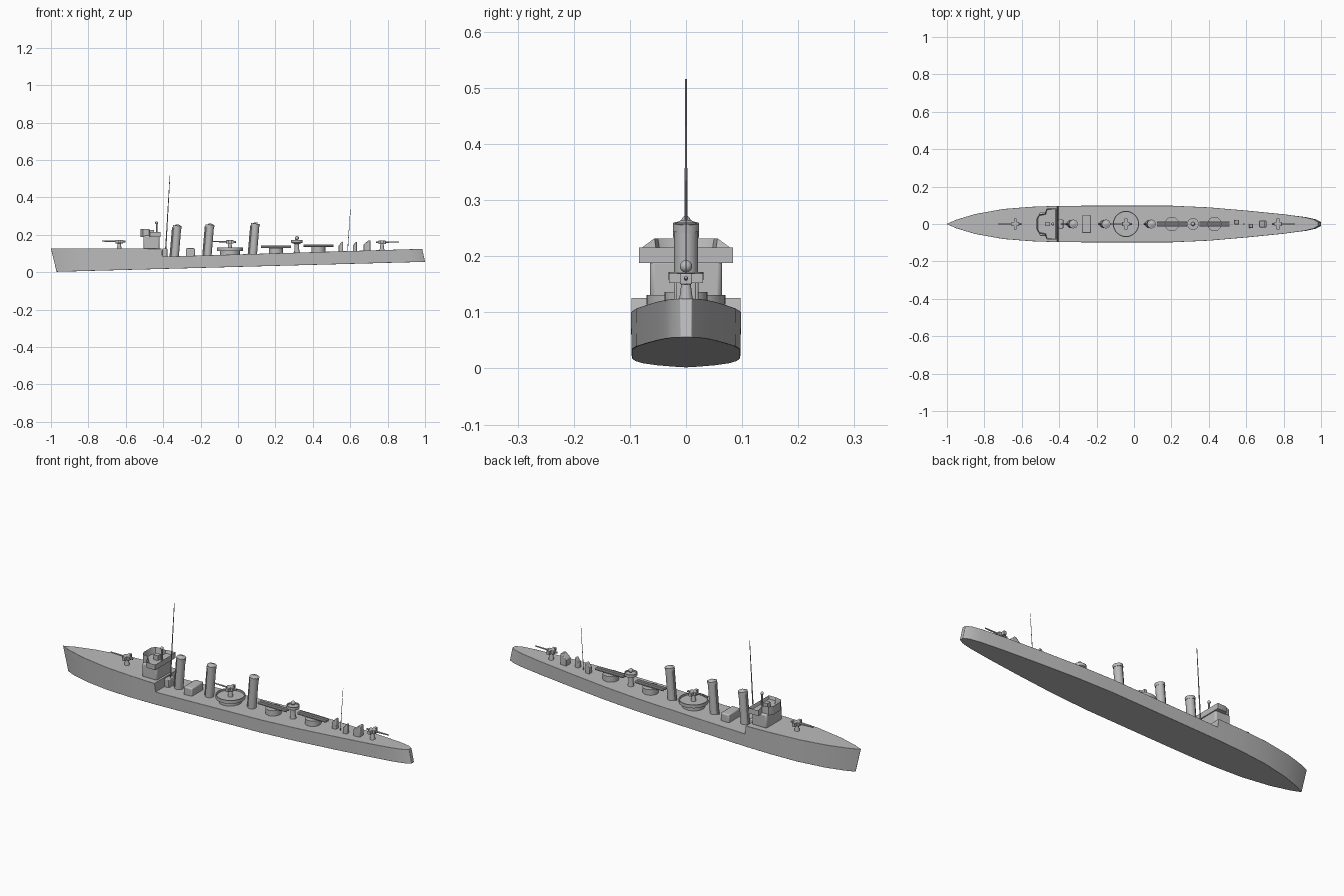
import bpy, bmesh, math
from mathutils import Vector

cube = bpy.data.objects.get("Cube")
if cube:
    bpy.data.objects.remove(cube, do_unlink=True)

grey = bpy.data.materials.new("hull grey")
grey.use_nodes = True
color = (0.5, 0.5, 0.5, 1)
grey.diffuse_color = color
grey.node_tree.nodes["Principled BSDF"].inputs["Base Color"].default_value = color


def finish(name, bm, bevel=0, smooth=35):
    bmesh.ops.recalc_face_normals(bm, faces=bm.faces)
    mesh = bpy.data.meshes.new(name)
    bm.to_mesh(mesh)
    bm.free()
    mesh.materials.append(grey)
    ob = bpy.data.objects.new(name, mesh)
    bpy.context.collection.objects.link(ob)
    bpy.ops.object.select_all(action="DESELECT")
    bpy.context.view_layer.objects.active = ob
    ob.select_set(True)
    bpy.ops.object.shade_smooth_by_angle(angle=math.radians(smooth))
    if bevel:
        mod = ob.modifiers.new("soft edges", "BEVEL")
        mod.width, mod.segments, mod.limit_method = bevel, 2, "ANGLE"
        mod.angle_limit = math.radians(45)
    return ob


def side_prism(name, outline, half_width, y=0, bevel=0):
    """Extrude an (x, z) outline across the beam."""
    bm = bmesh.new()
    face = bm.faces.new([bm.verts.new((x, y - half_width, z)) for x, z in outline])
    new = bmesh.ops.extrude_face_region(bm, geom=[face])["geom"]
    bmesh.ops.translate(bm, vec=(0, 2 * half_width, 0),
                        verts=[v for v in new if isinstance(v, bmesh.types.BMVert)])
    return finish(name, bm, bevel)


def box(name, x0, x1, z0, z1, half_width, y=0, bevel=0):
    return side_prism(name, [(x0, z0), (x1, z0), (x1, z1), (x0, z1)], half_width, y, bevel)


def rod(name, start, end, r0, r1=None, sides=16):
    """Cylinder or cone between two points."""
    a, b = Vector(start), Vector(end)
    bm = bmesh.new()
    bmesh.ops.create_cone(bm, cap_ends=True, segments=sides, radius1=r0,
                          radius2=r0 if r1 is None else r1, depth=(b - a).length)
    bm.transform((b - a).to_track_quat("Z", "Y").to_matrix().to_4x4())
    bmesh.ops.translate(bm, vec=(a + b) / 2, verts=bm.verts)
    return finish(name, bm)


def lathe(name, x, profile, sides=28):
    """Revolve an (r, z) profile that starts and ends on the axis."""
    bm = bmesh.new()
    pts = [bm.verts.new((r, 0, z)) for r, z in profile]
    edges = [bm.edges.new(pair) for pair in zip(pts, pts[1:])]
    bmesh.ops.spin(bm, geom=pts + edges, cent=(0, 0, 0), axis=(0, 0, 1),
                   angle=math.tau, steps=sides)
    bmesh.ops.remove_doubles(bm, verts=bm.verts, dist=0.0001)
    bmesh.ops.translate(bm, vec=(x, 0, 0), verts=bm.verts)
    return finish(name, bm)


def ball(name, loc, r):
    bm = bmesh.new()
    bmesh.ops.create_uvsphere(bm, u_segments=12, v_segments=8, radius=r)
    bmesh.ops.translate(bm, vec=loc, verts=bm.verts)
    return finish(name, bm)


def deck(x):
    return 0.126 if x < -0.408 else 0.083 + (x + 0.4) * 0.03


# Hull: half-beam stations from bow to stern
stations = [(-1, 0.001), (-0.95, 0.023), (-0.85, 0.053), (-0.7, 0.08), (-0.55, 0.092),
            (-0.41, 0.097), (-0.404, 0.097), (-0.2, 0.098), (0.2, 0.098), (0.4, 0.089),
            (0.6, 0.072), (0.8, 0.052), (0.91, 0.037), (0.96, 0.025), (0.985, 0.01)]
bm = bmesh.new()
rings = []
for x, w in stations:
    low_x = x + 0.03 * max(0, -x - 0.6) / 0.4 + 0.015 * max(0, x - 0.8) / 0.185
    low_z = 0.002 + (low_x + 0.97) * 0.027
    ring = [(low_x, -w * 0.99, low_z), (x, -w, deck(x)),
            (x, w, deck(x)), (low_x, w * 0.99, low_z)]
    rings.append([bm.verts.new(p) for p in ring])
for a, b in zip(rings, rings[1:]):
    for i in range(4):
        j = (i + 1) % 4
        bm.faces.new((a[i], a[j], b[j], b[i]))
bm.faces.new(rings[0])
bm.faces.new(rings[-1])
finish("hull", bm, 0.004)

# Bridge house and open bridge tub with wings
box("bridge_house", -0.505, -0.42, 0.12, 0.195, 0.064, bevel=0.008)
half = [(-0.52, 0.03), (-0.508, 0.05), (-0.475, 0.056), (-0.47, 0.078),
        (-0.46, 0.084), (-0.415, 0.084), (-0.415, 0.05)]
outline = half + [(x, -y) for x, y in reversed(half)]
bm = bmesh.new()
floor = bm.faces.new([bm.verts.new((x, y, 0.188)) for x, y in outline])
new = bmesh.ops.extrude_face_region(bm, geom=[floor])["geom"]
for v in new:
    if isinstance(v, bmesh.types.BMVert):
        v.co.z = 0.232 if v.co.x < -0.472 else 0.216
top = [f for f in new if isinstance(f, bmesh.types.BMFace)]
bmesh.ops.inset_region(bm, faces=top, thickness=0.006)
for v in {v for f in top for v in f.verts}:
    v.co.z = 0.2
finish("bridge_tub", bm)
rod("director_post", (-0.435, 0, 0.195), (-0.435, 0, 0.262), 0.004)
ball("director_head", (-0.435, 0, 0.264), 0.008)
box("director_table", -0.475, -0.45, 0.195, 0.225, 0.012)
box("signal_locker", -0.405, -0.378, 0.07, 0.126, 0.024, bevel=0.004)

# Masts
rod("main_mast", (-0.389, 0, 0.08), (-0.364, 0, 0.516), 0.0035, 0.0015, 8)
rod("aft_mast", (0.585, 0, 0.1), (0.601, 0, 0.335), 0.0018, 0.001, 6)

# Raked funnels with rim and steam pipe
for i, (x, z) in enumerate([(-0.338, 0.248), (-0.163, 0.253), (0.08, 0.259)], 1):
    tip = x + 0.014
    rod(f"funnel_{i}", (x, 0, deck(x) - 0.01), (tip, 0, z), 0.021)
    rod(f"funnel_rim_{i}", (tip - 0.002, 0, z - 0.014), (tip, 0, z), 0.0235)
    rod(f"funnel_cap_{i}", (tip, 0, z), (tip, 0, z + 0.006), 0.018, 0.008)
    rod(f"steam_pipe_{i}", (x - 0.024, 0, deck(x) - 0.01), (tip - 0.024, 0, z - 0.01), 0.005, sides=8)

# Boiler room casing
box("deck_casing", -0.278, -0.23, 0.07, 0.128, 0.048, bevel=0.006)

# Midship gun platform
lathe("gun_platform", -0.043, [(0, 0.08), (0.054, 0.08), (0.054, 0.112), (0.07, 0.114),
                               (0.07, 0.131), (0.065, 0.131), (0.065, 0.122), (0, 0.122)])


def gun(name, x, base, facing):
    """Pedestal gun with a cradle, side sights and barrel."""
    z = base + 0.04
    rod(name + "_pedestal", (x, 0, base - 0.01), (x, 0, z), 0.014, 0.007, 12)
    ends = sorted((x - 0.02 * facing, x + 0.02 * facing))
    box(name + "_cradle", ends[0], ends[1], z - 0.01, z + 0.009, 0.011, bevel=0.002)
    box(name + "_sights", x - 0.007, x + 0.007, z - 0.008, z + 0.009, 0.03)
    rod(name + "_barrel", (x - 0.033 * facing, 0, z), (x + 0.092 * facing, 0, z + 0.002), 0.005, 0.003, 10)


gun("fore_gun", -0.635, 0.124, -1)
gun("midship_gun", -0.043, 0.122, -1)
gun("aft_gun", 0.77, 0.12, 1)

# Twin torpedo tubes on drums
for i, x in enumerate((0.203, 0.43), 1):
    z = deck(x) + 0.028
    rod(f"tube_drum_{i}", (x, 0, z - 0.04), (x, 0, z), 0.038, sides=28)
    for side in (-1, 1):
        rod(f"torpedo_tube_{i}_{side}", (x - 0.08, side * 0.008, z + 0.006),
            (x + 0.08, side * 0.008, z + 0.006), 0.007, sides=10)

# Searchlight stand
lathe("searchlight_stand", 0.315, [(0, 0.09), (0.018, 0.09), (0.012, 0.125), (0.012, 0.15),
                                   (0.031, 0.158), (0.031, 0.172), (0.027, 0.172),
                                   (0.027, 0.165), (0, 0.165)])
ball("searchlight", (0.315, 0, 0.182), 0.011)

# Slant-topped ventilators and hatch
for name, x, y, r, z in [("vent_port", 0.55, 0.01, 0.012, 0.163),
                         ("vent_starboard", 0.625, -0.01, 0.011, 0.162),
                         ("aft_hatch", 0.69, 0, 0.018, 0.17)]:
    side_prism(name, [(x - r, 0.1), (x + r, 0.1), (x + r, z), (x + r * 0.4, z),
                      (x - r, z - 0.022)], r, y, 0.003)
